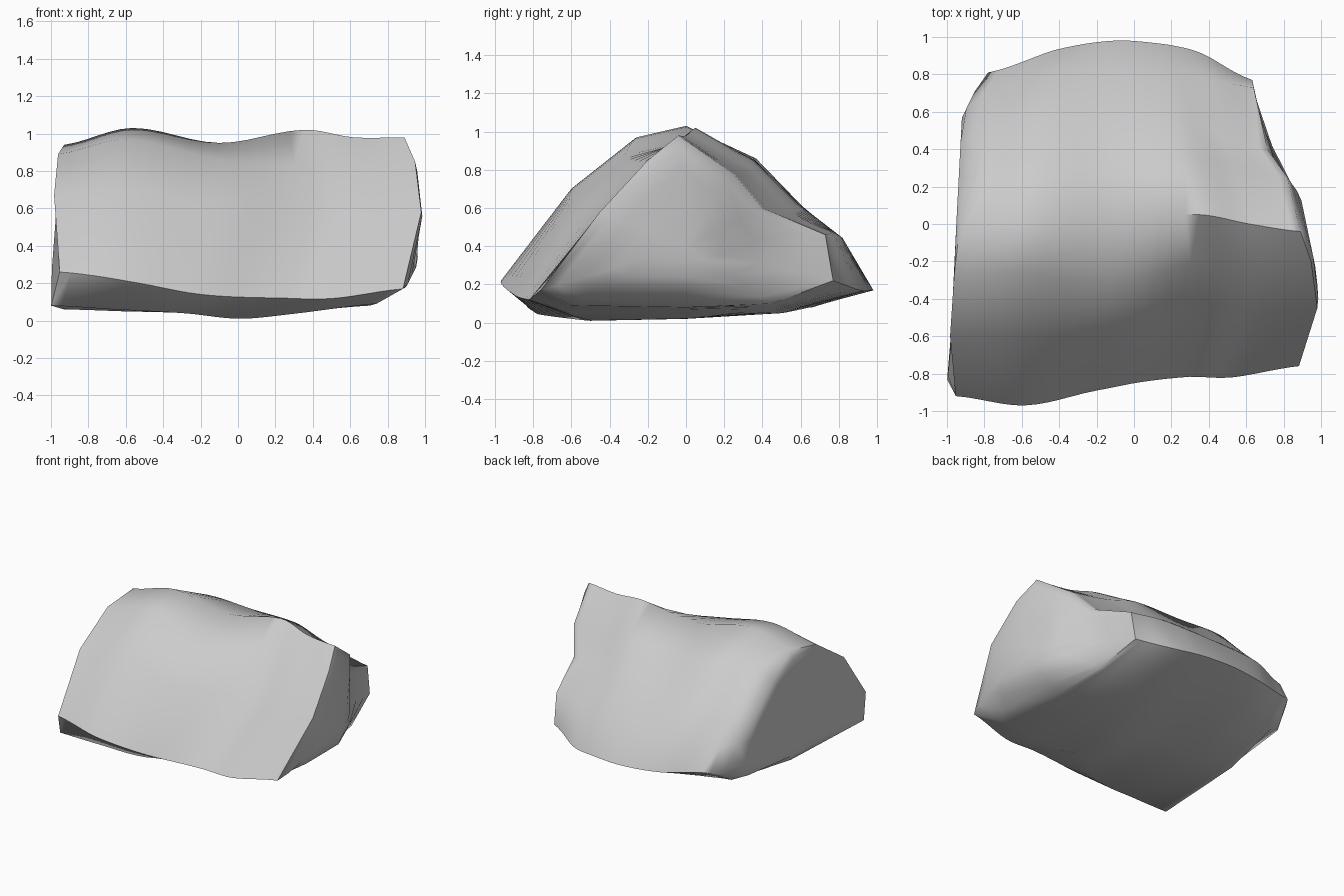
import bpy, bmesh, math
from mathutils import Vector

cube = bpy.data.objects.get("Cube")
if cube:
    bpy.data.objects.remove(cube, do_unlink=True)

# Stone colour
stone = bpy.data.materials.new("pale_grey_stone")
stone.use_nodes = True
colour = (0.6, 0.6, 0.6, 1)
stone.diffuse_color = colour
stone.node_tree.nodes["Principled BSDF"].inputs["Base Color"].default_value = colour

# Cross-sections (y, z) along the rock: front toe, front lip, face, brow,
# crest, back shoulder, back face, back ledge, back lip, back toe, underside
stations = [-1, -.6, -.1, .4, .7, 1]
sections = [
    [(-.83, .08), (-.92, .26), (-.6, .67), (-.28, .89), (0, .94),
     (.25, .85), (.5, .6), (.7, .4), (.81, .22), (.6, .1), (0, .06)],
    [(-.8, .06), (-.97, .21), (-.6, .7), (-.26, .97), (0, 1.03),
     (.36, .86), (.6, .61), (.8, .43), (.93, .18), (.65, .08), (0, .05)],
    [(-.75, .04), (-.89, .14), (-.6, .61), (-.32, .86), (.02, .95),
     (.36, .85), (.6, .61), (.82, .44), (.98, .17), (.65, .08), (0, .04)],
    [(-.5, .01), (-.82, .12), (-.44, .58), (-.19, .83), (.05, 1.02),
     (.35, .85), (.58, .62), (.81, .45), (.96, .17), (.5, .05), (0, .02)],
    [(-.6, .04), (-.82, .12), (-.47, .55), (-.2, .84), (0, .98),
     (.32, .79), (.48, .6), (.77, .47), (.91, .17), (.47, .06), (0, .05)],
    [(-.6, .09), (-.76, .17), (-.45, .58), (-.2, .85), (-.04, .98),
     (.25, .78), (.4, .6), (.73, .46), (.77, .22), (.45, .1), (0, .08)],
]
# Plan outline: x of each end wall at a given y
left_wall = [(-.97, -.92), (-.85, -1), (-.6, -.97), (0, -.95), (.57, -.92), (.81, -.8), (1, -.6)]
right_wall = [(-.85, .75), (-.7, .97), (-.5, 1), (-.23, .97), (.15, .89), (.42, .7), (.78, .63), (1, .5)]
# The left wall leans in towards its top rear edge
left_edge = [(-.97, -.92), (-.85, -1), (-.25, -.96), (0, -.93), (.25, -.83), (.57, -.83), (.81, -.78), (1, -.6)]
# Undercut and lean of the right wall: greatest x at a given z
right_limit = [(.01, .45), (.09, .74), (.18, .9), (.3, .96), (.5, 1), (.62, .97), (.82, .96), (.98, .89)]


def lookup(table, key):
    """Straight-line interpolation in a sorted table."""
    if key <= table[0][0]:
        return table[0][1]
    for (a, va), (b, vb) in zip(table, table[1:]):
        if key <= b:
            return va + (vb - va) * (key - a) / (b - a)
    return table[-1][1]


def spline(a, b, c, d, t):
    """Smooth curve from b to c, with neighbours a and d."""
    tangent_b, tangent_c = (c - a) / 2, (d - b) / 2
    s = t * t * (3 - 2 * t)
    return (b.lerp(c, s) + tangent_b * (t * (1 - t) ** 2)
            - tangent_c * (t * t * (1 - t)))


def place(u, yz, left):
    """Put a section point between the two end walls."""
    y, z = yz
    low = lookup(left, y)
    high = min(lookup(right_wall, y), lookup(right_limit, z))
    return Vector((low + (high - low) * (u + 1) / 2, y, z))


def bridge(a, b):
    """Join two rings with quads."""
    for j in range(len(a)):
        n = (j + 1) % len(a)
        bm.faces.new((a[j], a[n], b[n], b[j]))


# Loft the rock body
STEPS = 6
curves = [[Vector(p) for p in s] for s in sections]
last = len(curves) - 1
bm = bmesh.new()
rings = []
for i in range(last):
    for k in range(STEPS + (i == last - 1)):
        t = k / STEPS
        u = stations[i] + (stations[i + 1] - stations[i]) * t
        ring = []
        for j in range(len(curves[0])):
            p = spline(curves[max(i - 1, 0)][j], curves[i][j], curves[i + 1][j],
                       curves[min(i + 2, last)][j], t)
            ring.append(bm.verts.new(place(u, p, left_edge)))
        rings.append(ring)
for a, b in zip(rings, rings[1:]):
    bridge(a, b)

# Close the two broken end walls with shrinking rings that follow the outline
hub = Vector((0, .4))
for side, outer, points in ((-1, rings[0], curves[0]), (1, rings[-1], curves[-1])):
    for shrink in (.12, .3, .5, .75):
        inner = [bm.verts.new(place(side, p.lerp(hub, shrink), left_wall)) for p in points]
        bridge(outer, inner)
        outer = inner
    centre = bm.verts.new(place(side, hub, left_wall))
    for j in range(len(outer)):
        bm.faces.new((outer[j], outer[(j + 1) % len(outer)], centre))

bmesh.ops.recalc_face_normals(bm, faces=bm.faces[:])
mesh = bpy.data.meshes.new("rock")
bm.to_mesh(mesh)
bm.free()
rock = bpy.data.objects.new("rock", mesh)
mesh.materials.append(stone)
bpy.context.collection.objects.link(rock)
bpy.context.view_layer.objects.active = rock
rock.select_set(True)
bpy.ops.object.shade_smooth_by_angle(angle=math.radians(60))
